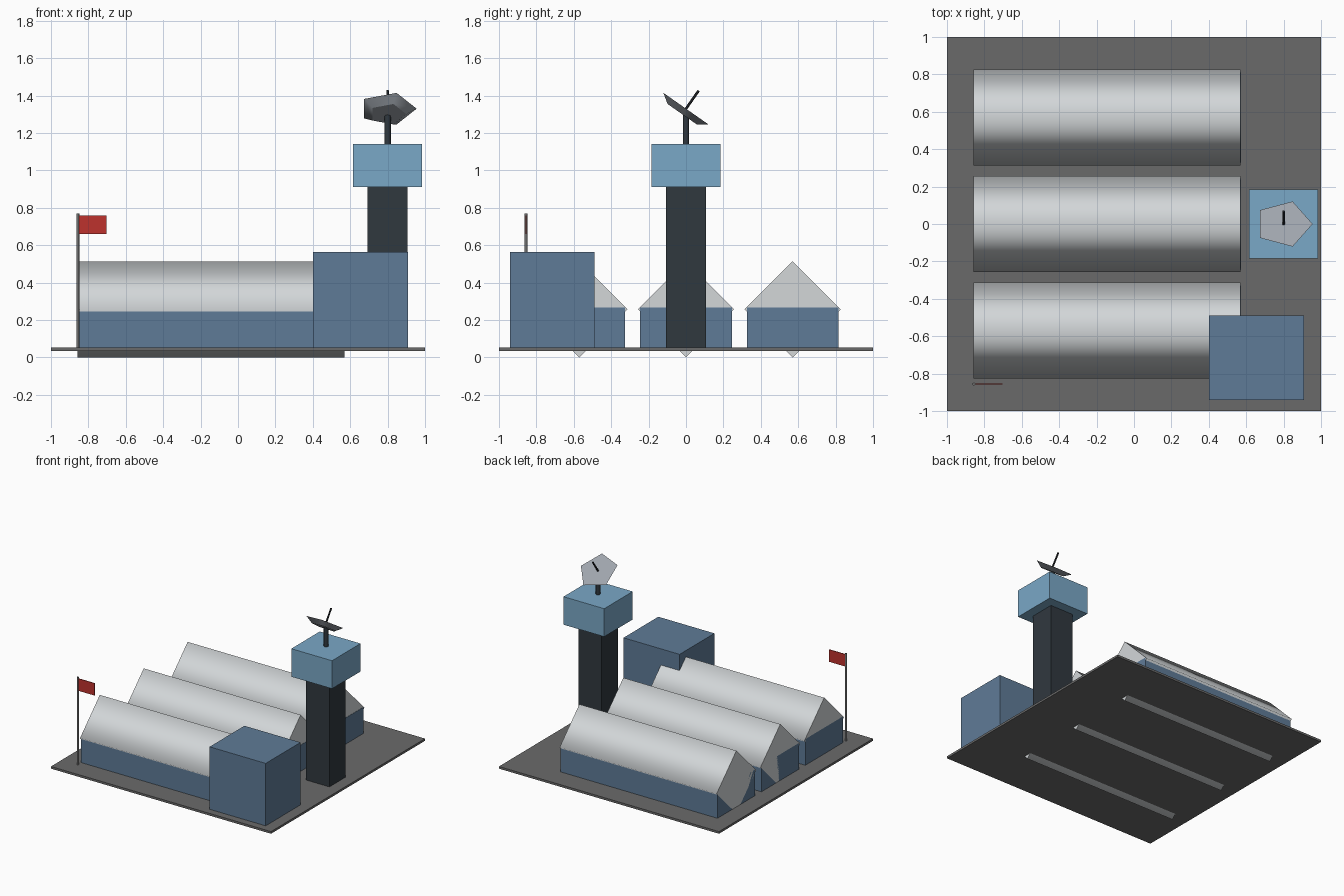
import bpy, bmesh
from math import sin, cos, pi, radians
from mathutils import Matrix

cube = bpy.data.objects.get("Cube")
if cube:
    bpy.data.objects.remove(cube, do_unlink=True)


def material(name, rgb):
    """Flat material from 0-255 display values."""
    lin = [((c / 255 + 0.055) / 1.055) ** 2.4 for c in rgb] + [1.0]
    m = bpy.data.materials.new(name)
    m.use_nodes = True
    m.diffuse_color = lin
    m.node_tree.nodes["Principled BSDF"].inputs["Base Color"].default_value = lin
    return m


asphalt = material("asphalt grey", (106, 106, 106))
wall = material("slate blue", (95, 123, 151))
roof = material("pale grey", (211, 215, 217))
glass = material("sky blue", (122, 168, 199))
dark = material("charcoal", (48, 56, 63))
metal = material("dish grey", (160, 166, 174))
pole = material("pole grey", (112, 112, 112))
red = material("flag red", (190, 50, 45))
black = material("feed black", (28, 30, 33))


def finish(name, bm, mat):
    bmesh.ops.recalc_face_normals(bm, faces=bm.faces)
    mesh = bpy.data.meshes.new(name)
    bm.to_mesh(mesh)
    bm.free()
    mesh.materials.append(mat)
    ob = bpy.data.objects.new(name, mesh)
    bpy.context.scene.collection.objects.link(ob)
    return ob


def box(name, x, y, z, mat):
    """Box from its (min, max) range on each axis."""
    bm = bmesh.new()
    bmesh.ops.create_cube(bm, size=1)
    for v in bm.verts:
        v.co = [(a + b) / 2 + c * (b - a) for (a, b), c in zip((x, y, z), v.co)]
    return finish(name, bm, mat)


def prism(name, sides, r0, r1, length, mat, place):
    """Capped prism along local z, smooth sides and flat caps; first corner on +x."""
    bm = bmesh.new()
    rings = []
    for r, z in ((r0, 0), (r1, length)):
        rings.append([bm.verts.new((r * cos(2 * pi * i / sides), r * sin(2 * pi * i / sides), z))
                      for i in range(sides)])
    low, high = rings
    for i in range(sides):
        j = (i + 1) % sides
        bm.faces.new((low[i], low[j], high[j], high[i])).smooth = True
    for ring in rings:
        cap = bm.faces.new(ring)
        for e in cap.edges:
            e.smooth = False
    bm.transform(place)
    return finish(name, bm, mat)


# Ground slab
box("ground_slab", (-1, 1), (-1, 1), (0.034, 0.052), asphalt)

# Three barracks: blue walls under a four-sided roof prism
along_x = Matrix.Rotation(pi / 2, 4, "Y")
for label, y in (("front", -0.57), ("middle", 0), ("back", 0.57)):
    box(label + "_barracks_walls", (-0.857, 0.572), (y - 0.245, y + 0.245), (0.05, 0.267), wall)
    prism(label + "_barracks_roof", 4, 0.257, 0.257, 1.427, roof,
          Matrix.Translation((-0.857, y, 0.257)) @ along_x)

# Command block
box("command_block", (0.4, 0.91), (-0.94, -0.488), (0.05, 0.565), wall)

# Watch tower
box("tower_shaft", (0.692, 0.905), (-0.106, 0.106), (0.05, 0.912), dark)
box("tower_cabin", (0.614, 0.984), (-0.185, 0.185), (0.91, 1.14), glass)

# Radar: post, tilted five-sided dish and feed rod
prism("radar_post", 12, 0.017, 0.017, 0.165, dark, Matrix.Translation((0.8, 0, 1.138)))
tilt = Matrix.Translation((0.8, 0, 1.33)) @ Matrix.Rotation(radians(-35), 4, "X")
prism("radar_dish", 5, 0.1, 0.155, 0.036, metal, tilt @ Matrix.Translation((0, 0, -0.036)))
prism("radar_feed", 8, 0.007, 0.007, 0.13, black, tilt @ Matrix.Translation((0, 0, -0.012)))

# Flag
prism("flag_pole", 10, 0.008, 0.008, 0.72, pole, Matrix.Translation((-0.856, -0.856, 0.05)))
box("flag", (-0.852, -0.704), (-0.859, -0.853), (0.66, 0.76), red)
